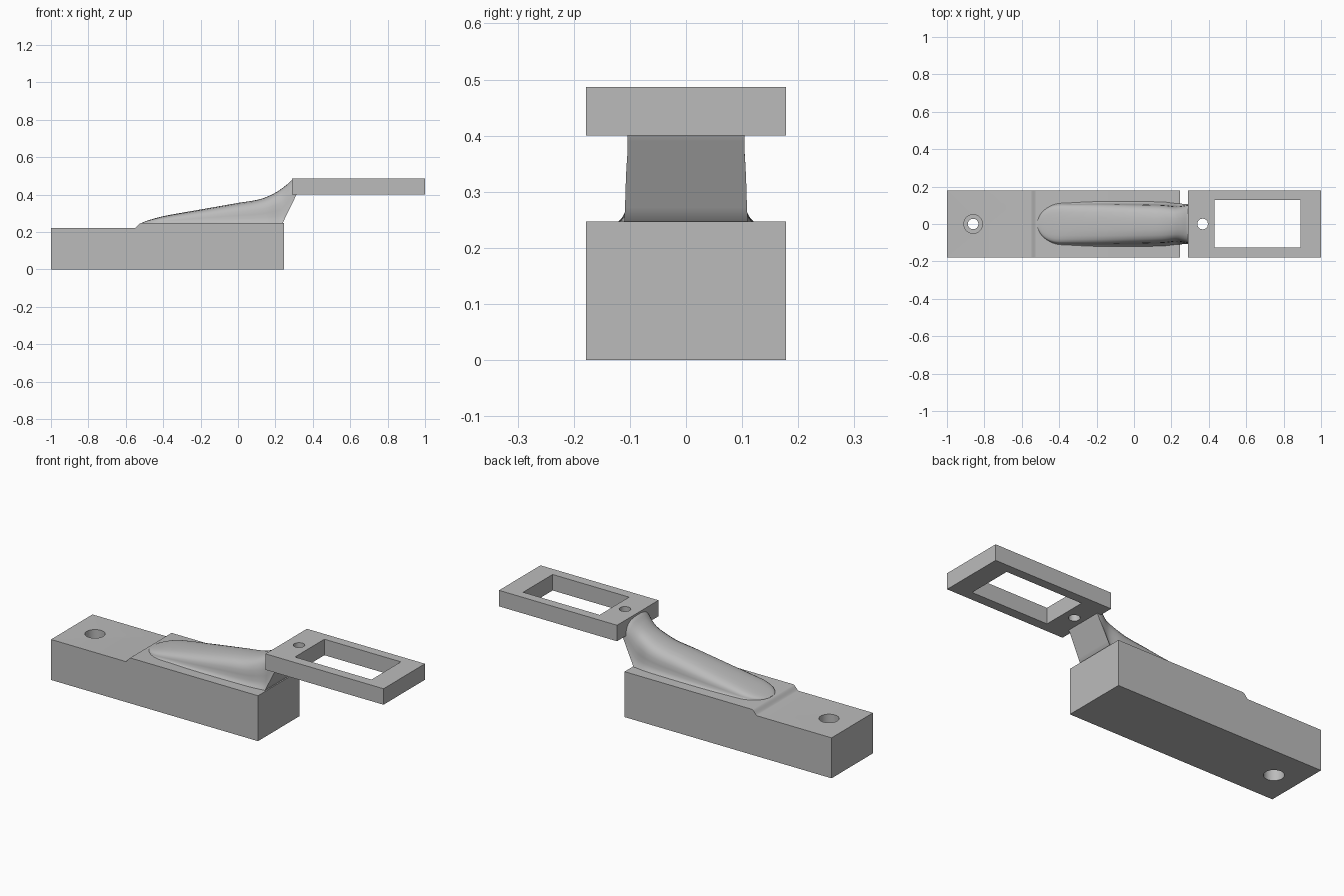
import bpy
import bmesh
import math

if "Cube" in bpy.data.objects:
    bpy.data.objects.remove(bpy.data.objects["Cube"], do_unlink=True)

HALF = 0.178   # half width of base and frame

grey = bpy.data.materials.new("plain_grey")
grey.use_nodes = True
grey.diffuse_color = (0.5, 0.5, 0.5, 1)
grey.node_tree.nodes["Principled BSDF"].inputs["Base Color"].default_value = (0.5, 0.5, 0.5, 1)


def finish(name, bm):
    bmesh.ops.recalc_face_normals(bm, faces=bm.faces[:])
    mesh = bpy.data.meshes.new(name)
    bm.to_mesh(mesh)
    bm.free()
    mesh.materials.append(grey)
    ob = bpy.data.objects.new(name, mesh)
    bpy.context.collection.objects.link(ob)
    return ob


def loft(name, rings):
    """Skin a list of equal-length point rings and cap both ends."""
    bm = bmesh.new()
    loops = [[bm.verts.new(p) for p in ring] for ring in rings]
    for a, b in zip(loops, loops[1:]):
        for i in range(len(a)):
            j = (i + 1) % len(a)
            bm.faces.new((a[i], a[j], b[j], b[i]))
    bm.faces.new(loops[0])
    bm.faces.new(loops[-1])
    return finish(name, bm)


def box(name, x0, x1, y0, y1, z0, z1):
    corners = [(x0, y0), (x1, y0), (x1, y1), (x0, y1)]
    return loft(name, [[(x, y, z) for x, y in corners] for z in (z0, z1)])


def lathe(name, x, profile, sides=32):
    """Upright turned shape from (radius, z) pairs."""
    turn = [math.tau * i / sides for i in range(sides)]
    return loft(name, [[(x + r * math.cos(a), r * math.sin(a), z) for a in turn]
                       for r, z in profile])


def cut(target, cutter):
    cutter.hide_render = True
    mod = target.modifiers.new("cut", "BOOLEAN")
    mod.operation = "DIFFERENCE"
    mod.solver = "EXACT"
    mod.object = cutter
    bpy.context.view_layer.objects.active = target
    bpy.ops.object.modifier_apply(modifier=mod.name)
    bpy.data.objects.remove(cutter, do_unlink=True)


def smooth(ob, degrees):
    bpy.ops.object.select_all(action="DESELECT")
    ob.select_set(True)
    bpy.context.view_layer.objects.active = ob
    bpy.ops.object.shade_smooth_by_angle(angle=math.radians(degrees))


def sample(table, x):
    """Smooth interpolation through (x, value) pairs."""
    n = len(table)
    for i in range(n - 1):
        (x0, v0), (x1, v1) = table[i], table[i + 1]
        if x <= x1 or i == n - 2:
            xa, va = table[max(i - 1, 0)]
            xb, vb = table[min(i + 2, n - 1)]
            h = x1 - x0
            t = min(max((x - x0) / h, 0), 1)
            m0, m1 = (v1 - va) / (x1 - xa) * h, (vb - v0) / (xb - x0) * h
            return ((2*t**3 - 3*t**2 + 1) * v0 + (t**3 - 2*t**2 + t) * m0
                    + (3*t**2 - 2*t**3) * v1 + (t**3 - t**2) * m1)


# Base block with a small softened step
step = [(-0.555 + 0.035 * i / 8, 0.22 + 0.0135 * (1 - math.cos(math.pi * i / 8)))
        for i in range(9)]
outline = [(-1, 0), (-1, 0.22)] + step + [(0.245, 0.247), (0.245, 0)]
base = loft("base_block", [[(x, y, z) for x, z in outline] for y in (-HALF, HALF)])

# Screw hole, wider at both mouths
cut(base, lathe("screw_hole", -0.86, [(0.05, -0.02), (0.05, 0.08), (0.028, 0.08),
                                      (0.028, 0.14), (0.05, 0.14), (0.05, 0.3)]))
smooth(base, 35)

# Flat end plate with a window and a pin hole
frame = box("window_frame", 0.29, 1, -HALF, HALF, 0.4, 0.487)
cut(frame, box("window_cut", 0.43, 0.89, -0.125, 0.128, 0.3, 0.6))
cut(frame, lathe("pin_hole", 0.367, [(0.029, 0.3), (0.029, 0.6)], 12))
smooth(frame, 35)

# Organic neck rising from the base to the plate
top = [(-0.52, 0.247), (-0.48, 0.262), (-0.4, 0.284), (-0.2, 0.32), (0, 0.355),
       (0.12, 0.376), (0.2, 0.41), (0.26, 0.452), (0.29, 0.478), (0.32, 0.48)]
width = [(-0.4, 0.105), (-0.2, 0.108), (0, 0.106), (0.16, 0.102),
         (0.23, 0.095), (0.29, 0.103), (0.32, 0.105)]
# Half section: share of width, share of height
section = [(1.0, 0), (1.0, 0.12), (1.0, 0.25), (0.99, 0.42), (0.96, 0.6),
           (0.89, 0.75), (0.76, 0.87), (0.58, 0.945), (0.3, 0.99)]

rings = []
count = 72
for k in range(count + 1):
    x = -0.515 + 0.835 * k / count
    hi = sample(top, x)
    lo = 0.24 + max(0, x - 0.235) * 2.05
    lo = min(lo, hi - 0.06) if x > 0.2 else 0.24
    half = sample(width, max(x, -0.4))
    if x < -0.39:
        u = (-0.39 - x) / 0.128
        half *= math.sqrt(max(0.01, 1 - u * u))
    flare = 0.2 * min(1, max(0, (0.3 - x) / 0.08))
    side = [(half * (w + flare * max(0, 1 - t / 0.3) ** 2), lo + (hi - lo) * t)
            for w, t in section]
    rings.append([(x, y, z) for y, z in side] + [(x, 0, hi)]
                 + [(x, -y, z) for y, z in reversed(side)])
neck = loft("curved_neck", rings)
smooth(neck, 50)
